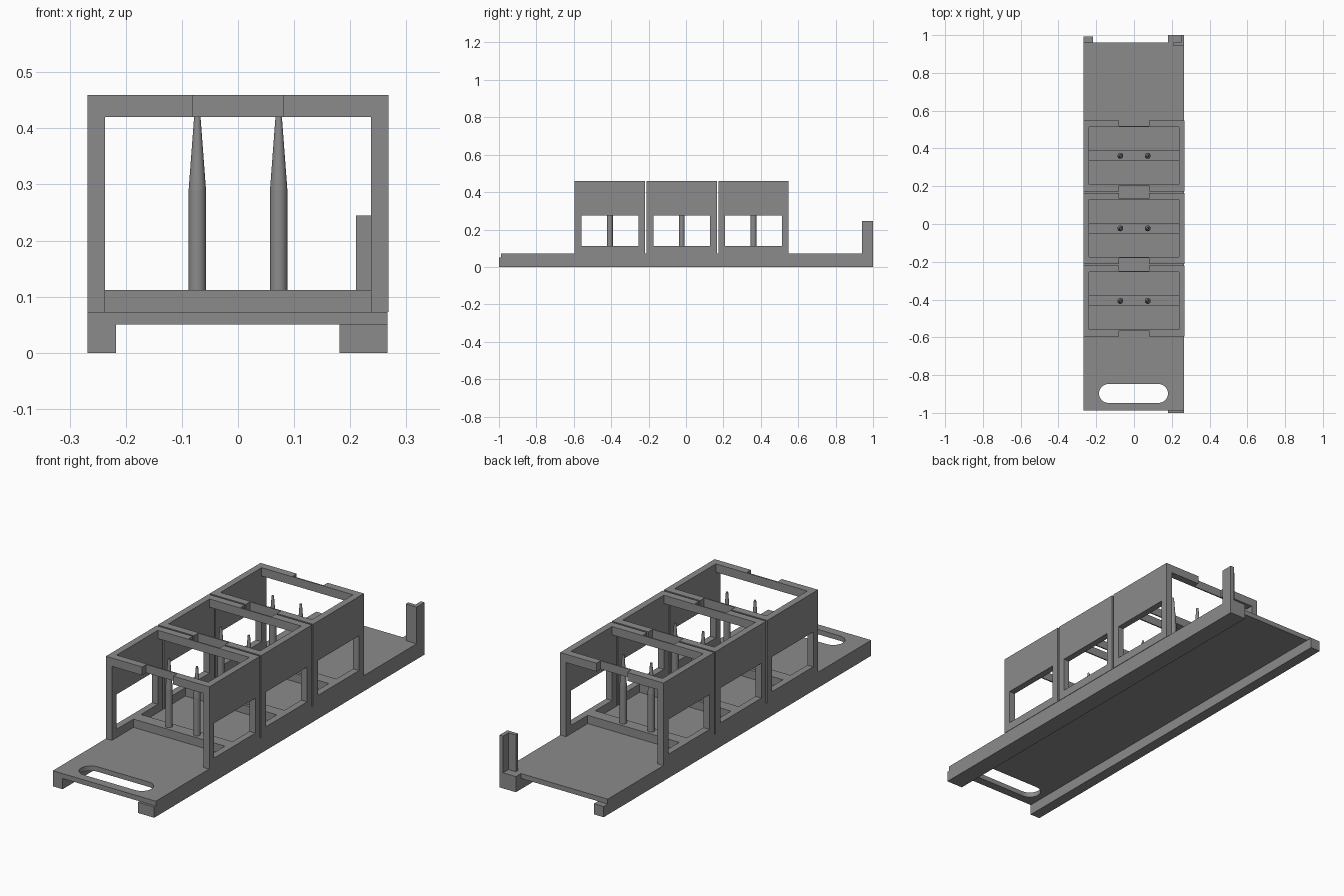
import bpy, bmesh, math
from mathutils import Matrix

if "Cube" in bpy.data.objects:
    bpy.data.objects.remove(bpy.data.objects["Cube"])

# Dark grey for every part
grey = bpy.data.materials.new("dark_grey")
grey.diffuse_color = (0.26, 0.26, 0.26, 1)
grey.use_nodes = True
grey.node_tree.nodes["Principled BSDF"].inputs["Base Color"].default_value = grey.diffuse_color


def box(name, x, y, z):
    bm = bmesh.new()
    bmesh.ops.create_cube(bm, size=1)
    for v in bm.verts:
        v.co = [(r[0] + r[1]) / 2 + c * (r[1] - r[0]) for c, r in zip(v.co, (x, y, z))]
    return finish(name, bm)


def finish(name, bm):
    me = bpy.data.meshes.new(name)
    bm.to_mesh(me)
    bm.free()
    me.materials.append(grey)
    ob = bpy.data.objects.new(name, me)
    bpy.context.collection.objects.link(ob)
    return ob


def rect(x0, x1, y0, y1):
    return [(x0, y0), (x1, y0), (x1, y1), (x0, y1)]


def select_only(ob):
    bpy.ops.object.select_all(action='DESELECT')
    ob.select_set(True)
    bpy.context.view_layer.objects.active = ob


def panel(name, loops, thickness, matrix):
    """Flat panel: the first loop is the outline, further loops are holes."""
    cu = bpy.data.curves.new(name, 'CURVE')
    cu.dimensions = '2D'
    cu.fill_mode = 'BOTH'
    cu.extrude = thickness / 2
    for loop in loops:
        sp = cu.splines.new('POLY')
        sp.points.add(len(loop) - 1)
        for p, (x, y) in zip(sp.points, loop):
            p.co = (x, y, 0, 1)
        sp.use_cyclic_u = True
    ob = bpy.data.objects.new(name, cu)
    bpy.context.collection.objects.link(ob)
    select_only(ob)
    bpy.ops.object.convert(target='MESH')
    ob = bpy.context.view_layer.objects.active
    # Weld the caps to the rim and shade flat
    bm = bmesh.new()
    bm.from_mesh(ob.data)
    bmesh.ops.remove_doubles(bm, verts=bm.verts, dist=1e-5)
    bmesh.ops.transform(bm, matrix=matrix, verts=bm.verts)
    bmesh.ops.recalc_face_normals(bm, faces=bm.faces)
    for f in bm.faces:
        f.smooth = False
    bm.to_mesh(ob.data)
    bm.free()
    ob.data.materials.clear()
    ob.data.materials.append(grey)
    return ob


def pin(name, x, y):
    """Round peg with a tapered upper part."""
    bm = bmesh.new()
    for r1, r2, z0, z1 in ((0.0155, 0.0155, 0.11, 0.29), (0.0155, 0.005, 0.29, 0.43)):
        bmesh.ops.create_cone(bm, cap_ends=True, segments=32, radius1=r1, radius2=r2,
                              depth=z1 - z0, matrix=Matrix.Translation((x, y, (z0 + z1) / 2)))
    select_only(finish(name, bm))
    bpy.ops.object.shade_smooth_by_angle(angle=math.radians(30))


# Base plate with a rounded handle slot
slot = []
for cx, start in ((0.13, -90), (-0.135, 90)):
    for i in range(17):
        a = math.radians(start + 180 * i / 16)
        slot.append((cx + 0.05 * math.cos(a), -0.897 + 0.05 * math.sin(a)))
panel("base_plate", [rect(-0.268, 0.266, -0.988, 0.962), slot], 0.023,
      Matrix.Translation((0, 0, 0.0615)))

# Rails under the plate
box("left_rail", (-0.268, -0.217), (-0.988, 0.992), (0, 0.05))
box("right_rail", (0.181, 0.266), (-1, 1), (0, 0.05))

# Rear corner block with an L-shaped upright
box("corner_block", (0.181, 0.266), (0.962, 1), (0.05, 0.073))
upright = [(0.21, 0.942), (0.266, 0.942), (0.266, 1), (0.248, 1), (0.248, 0.96), (0.21, 0.96)]
panel("corner_upright", [upright], 0.172, Matrix.Translation((0, 0, 0.159)))

# Three identical holders
H, W, N, D = 0.188, 0.268, 0.08, 0.158
ring = [(-W, -H), (-N, -H), (-N, -D), (N, -D), (N, -H), (W, -H),
        (W, H), (N, H), (N, D), (-N, D), (-N, H), (-W, H)]
side = [rect(-H, H, 0.073, 0.42), rect(-0.152, 0.152, 0.112, 0.275)]
stand_up = Matrix(((0, 0, 1, 0), (1, 0, 0, 0), (0, 1, 0, 0), (0, 0, 0, 1)))
for n, cy in enumerate((-0.407, -0.023, 0.361), 1):
    # Notched top ring
    panel(f"top_ring_{n}", [ring, rect(-0.237, 0.237, -0.152, 0.152)], 0.039,
          Matrix.Translation((0, cy, 0.4395)))
    for s, label in ((-1, "left"), (1, "right")):
        # Windowed side wall and pin
        panel(f"{label}_wall_{n}", side, 0.031,
              Matrix.Translation((s * 0.2525, cy, 0)) @ stand_up)
        pin(f"{label}_pin_{n}", s * 0.0725, cy)
    # Cross beam carrying the pins
    box(f"cross_beam_{n}", (-0.237, 0.237), (cy - 0.028, cy + 0.028), (0.073, 0.112))
